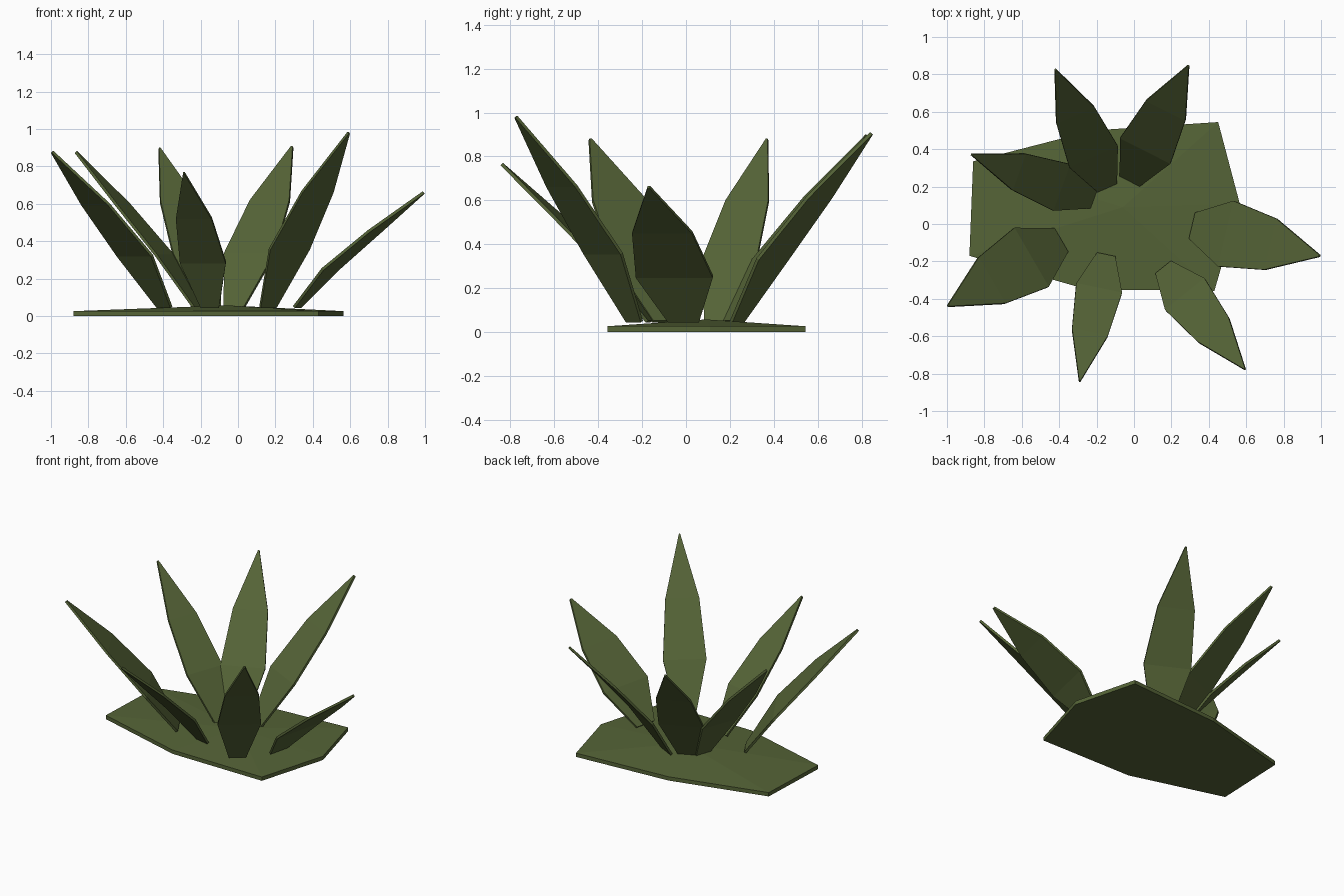
import bpy
import bmesh
from mathutils import Vector

if "Cube" in bpy.data.objects:
    bpy.data.objects.remove(bpy.data.objects["Cube"])

green = bpy.data.materials.new("leaf_green")
green.diffuse_color = (0.091, 0.127, 0.038, 1)
green.use_nodes = True
green.node_tree.nodes["Principled BSDF"].inputs["Base Color"].default_value = green.diffuse_color


def make_object(name, bm):
    bmesh.ops.recalc_face_normals(bm, faces=bm.faces)
    mesh = bpy.data.meshes.new(name)
    bm.to_mesh(mesh)
    bm.free()
    mesh.materials.append(green)
    obj = bpy.data.objects.new(name, mesh)
    bpy.context.collection.objects.link(obj)
    return obj


# Ground patch: irregular flat slab with a shallow domed top
outline = [(-0.88, -0.17), (-0.25, -0.35), (0.43, -0.357), (0.565, 0.11),
           (0.45, 0.545), (-0.22, 0.5), (-0.86, 0.335)]
bm = bmesh.new()
bottom = [bm.verts.new((x, y, 0)) for x, y in outline]
rim = [bm.verts.new((x, y, 0.026)) for x, y in outline]
apex = bm.verts.new((-0.06, 0.09, 0.057))
bm.faces.new(bottom[::-1])
for i in range(len(outline)):
    j = (i + 1) % len(outline)
    bm.faces.new((bottom[i], bottom[j], rim[j], rim[i]))
    bm.faces.new((rim[i], rim[j], apex))
make_object("ground_patch", bm)


# Leaf: cross rows as (outward fraction, height fraction, width fraction)
ROWS = [(0, 0, 0.4), (0.265, 0.333, 1), (0.615, 0.663, 0.78), (1, 1, 0.03)]


def leaf(name, base, tip, width):
    start, end = Vector((*base, 0.047)), Vector(tip)
    run = end - start
    side = Vector((-run.y, run.x, 0)).normalized()
    bm = bmesh.new()
    rows = []
    for out, up, wide in ROWS:
        mid = start + Vector((run.x * out, run.y * out, run.z * up))
        rows.append([bm.verts.new(mid + side * width * wide * s)
                     for s in (-0.5, 0.5)])
    for a, b in zip(rows, rows[1:]):
        bm.faces.new((a[0], a[1], b[1], b[0]))
    obj = make_object(name, bm)
    mod = obj.modifiers.new("thickness", 'SOLIDIFY')
    mod.thickness = 0.015
    mod.offset = 0


leaf("leaf_right", (0.315, -0.01), (0.992, -0.17, 0.66), 0.36)
leaf("leaf_front_right", (0.16, -0.235), (0.592, -0.775, 0.98), 0.27)
leaf("leaf_front", (-0.15, -0.168), (-0.29, -0.84, 0.765), 0.25)
leaf("leaf_left_front", (-0.393, -0.088), (-0.993, -0.437, 0.877), 0.365)
leaf("leaf_left_back", (-0.22, 0.135), (-0.867, 0.37, 0.877), 0.265)
leaf("leaf_back_left", (-0.145, 0.198), (-0.42, 0.825, 0.895), 0.283)
leaf("leaf_back_right", (-0.02, 0.233), (0.29, 0.845, 0.905), 0.302)
